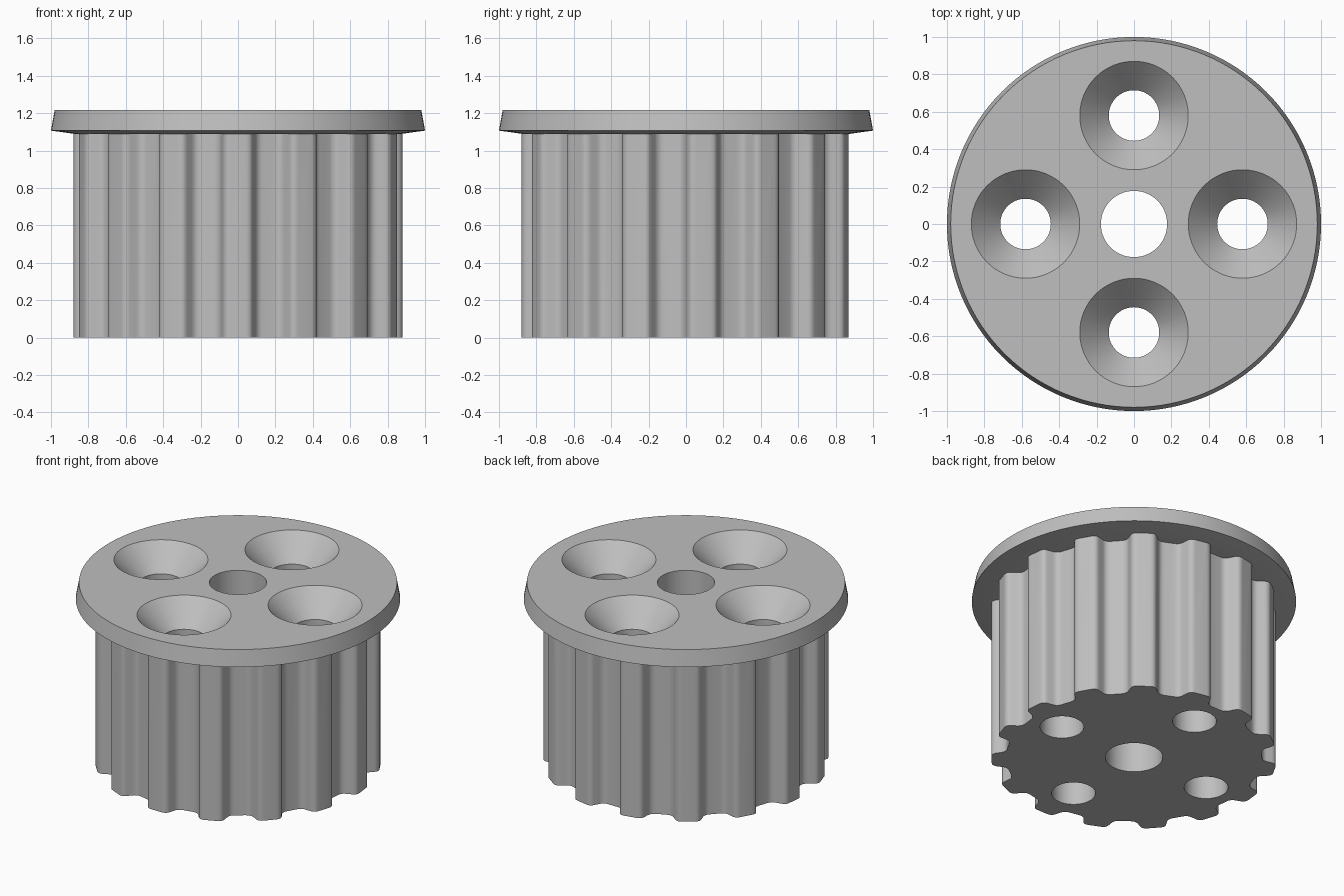
import bpy, bmesh, math
from mathutils import Vector

cube = bpy.data.objects.get("Cube")
if cube:
    bpy.data.objects.remove(cube, do_unlink=True)

TEETH = 15
R_TIP, R_ROOT = 0.882, 0.79
HEIGHT = 1.217

grey = bpy.data.materials.new("plain_grey")
grey.use_nodes = True
colour = (0.52, 0.52, 0.52, 1)
grey.diffuse_color = colour
grey.node_tree.nodes["Principled BSDF"].inputs["Base Color"].default_value = colour


def to_object(name, bm):
    bmesh.ops.recalc_face_normals(bm, faces=bm.faces)
    mesh = bpy.data.meshes.new(name)
    bm.to_mesh(mesh)
    bm.free()
    mesh.materials.append(grey)
    obj = bpy.data.objects.new(name, mesh)
    bpy.context.collection.objects.link(obj)
    return obj


def lathe(name, profile, segments, centre=(0, 0)):
    """Solid of revolution, closed with flat caps at both ends."""
    bm = bmesh.new()
    rings = [[bm.verts.new((centre[0] + r * math.cos(math.tau * i / segments),
                            centre[1] + r * math.sin(math.tau * i / segments), z))
              for i in range(segments)] for r, z in profile]
    for low, high in zip(rings, rings[1:]):
        for i in range(segments):
            j = (i + 1) % segments
            bm.faces.new((low[i], low[j], high[j], high[i]))
    bm.faces.new(rings[0])
    bm.faces.new(rings[-1])
    return to_object(name, bm)


def polar(radius, angle):
    return Vector((radius * math.cos(angle), radius * math.sin(angle)))


def rounded(points, reach, steps=5):
    """Replace each corner of a closed outline with a small curve."""
    out = []
    for i, p in enumerate(points):
        a, b = points[i - 1] - p, points[(i + 1) % len(points)] - p
        start = p + a.normalized() * min(reach, a.length * 0.45)
        end = p + b.normalized() * min(reach, b.length * 0.45)
        for s in range(steps + 1):
            t = s / steps
            out.append(start * (1 - t) ** 2 + p * 2 * t * (1 - t) + end * t ** 2)
    return out


# Toothed drum, one tooth centred on the front
outline = []
for k in range(TEETH):
    mid = -math.pi / 2 + math.tau * k / TEETH
    for radius, degrees in ((R_ROOT, -7.2), (R_TIP, -4.7), (R_TIP, 4.7), (R_ROOT, 7.2)):
        outline.append(polar(radius, mid + math.radians(degrees)))
bm = bmesh.new()
base = bm.faces.new([bm.verts.new((p.x, p.y, 0)) for p in rounded(outline, 0.032)])
top = bmesh.ops.extrude_face_region(bm, geom=[base])["geom"]
bmesh.ops.translate(bm, vec=(0, 0, 1.15),
                    verts=[v for v in top if isinstance(v, bmesh.types.BMVert)])
pulley = to_object("toothed_pulley", bm)

# Flange with tapered rim and slightly conical underside
flange = lathe("flange", [(0.7, 1.09), (0.88, 1.09), (1.0, 1.107), (0.98, HEIGHT)], 128)

# Centre bore and four countersunk screw holes
cutters = [lathe("bore_cutter", [(0.177, -0.1), (0.177, 1.4)], 64)]
for k in range(4):
    centre = polar(0.58, k * math.pi / 2)
    cutters.append(lathe("screw_hole_cutter",
                         [(0.135, -0.1), (0.135, HEIGHT - 0.16),
                          (0.29, HEIGHT), (0.29, 1.4)], 64, centre))

bpy.context.view_layer.objects.active = pulley
for tool, operation in [(flange, 'UNION')] + [(c, 'DIFFERENCE') for c in cutters]:
    mod = pulley.modifiers.new(operation.lower(), 'BOOLEAN')
    mod.operation, mod.solver, mod.object = operation, 'EXACT', tool
    bpy.ops.object.modifier_apply(modifier=mod.name)
    bpy.data.objects.remove(tool, do_unlink=True)

# Smooth curved walls, keep rims sharp
bpy.ops.object.select_all(action='DESELECT')
pulley.select_set(True)
bpy.ops.object.shade_smooth_by_angle(angle=math.radians(25))
